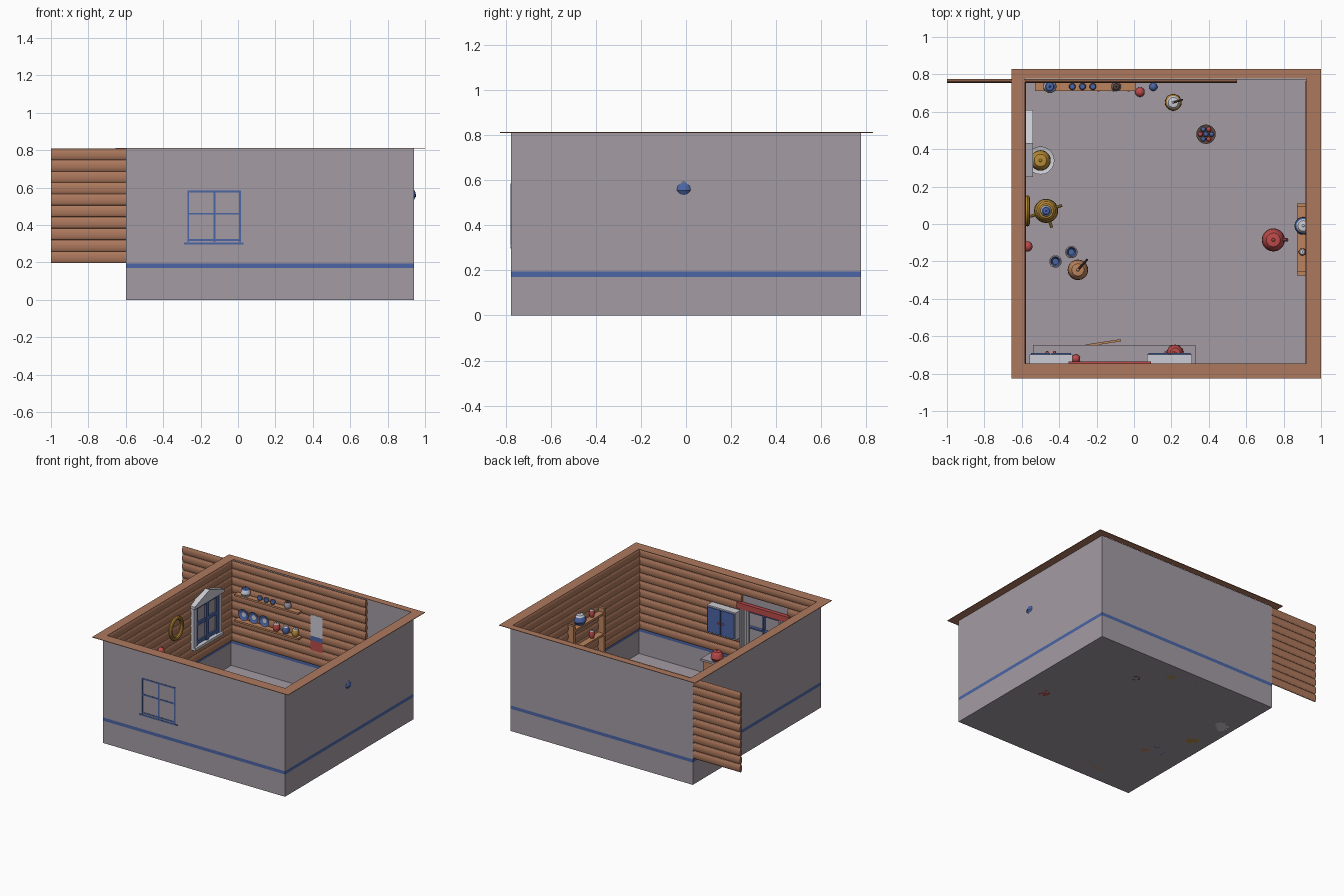
import bpy, bmesh, math
from mathutils import Matrix, Vector

old = bpy.data.objects.get("Cube")
if old:
    bpy.data.objects.remove(old)


def material(name, rgb):
    m = bpy.data.materials.new(name)
    m.use_nodes = True
    m.diffuse_color = (*rgb, 1)
    m.node_tree.nodes["Principled BSDF"].inputs["Base Color"].default_value = (*rgb, 1)
    return m


PLASTER = material("plaster grey", (0.37, 0.33, 0.37))
LOG = material("log brown", (0.42, 0.19, 0.11))
WOOD = material("shelf wood", (0.50, 0.23, 0.11))
BLUE = material("paint blue", (0.07, 0.13, 0.38))
WHITE = material("enamel white", (0.60, 0.60, 0.66))
RED = material("red", (0.50, 0.07, 0.07))
GOLD = material("gold", (0.48, 0.26, 0.04))
DARK = material("dark wood", (0.10, 0.06, 0.05))


def make(name, bm, *mats, smooth=False):
    bmesh.ops.recalc_face_normals(bm, faces=bm.faces)
    me = bpy.data.meshes.new(name)
    bm.to_mesh(me)
    bm.free()
    ob = bpy.data.objects.new(name, me)
    bpy.context.collection.objects.link(ob)
    for m in mats:
        me.materials.append(m)
    if smooth:
        bpy.ops.object.select_all(action='DESELECT')
        ob.select_set(True)
        bpy.context.view_layer.objects.active = ob
        bpy.ops.object.shade_smooth_by_angle()
    return ob


def box(name, x, y, z, mat, turn=0):
    """Box from (low, high) pairs, optionally turned about its own upright axis."""
    bm = bmesh.new()
    bmesh.ops.create_cube(bm, size=1)
    mid = Vector([(a + b) / 2 for a, b in (x, y, z)])
    size = [b - a for a, b in (x, y, z)]
    bm.transform(Matrix.Translation(mid) @ Matrix.Rotation(turn, 4, 'Z') @ Matrix.Diagonal((*size, 1)))
    return make(name, bm, mat)


def lathe(name, place, profile, mat, steps=20, tilt=None):
    """Spin (radius, height) points about an upright axis at place."""
    bm = bmesh.new()
    pts = [bm.verts.new((r, 0, h)) for r, h in profile]
    edges = [bm.edges.new(p) for p in zip(pts, pts[1:])]
    bmesh.ops.spin(bm, geom=pts + edges, axis=(0, 0, 1), cent=(0, 0, 0), steps=steps, angle=math.tau)
    bmesh.ops.remove_doubles(bm, verts=bm.verts, dist=0.0002)
    bm.transform(Matrix.Translation(place) @ (tilt or Matrix()))
    return make(name, bm, mat, smooth=True)


def ball(name, place, r, mat):
    bm = bmesh.new()
    bmesh.ops.create_uvsphere(bm, u_segments=14, v_segments=8, radius=r)
    bm.transform(Matrix.Translation(place))
    return make(name, bm, mat, smooth=True)


def rod(name, a, b, r, mat):
    a, b = Vector(a), Vector(b)
    tilt = (b - a).to_track_quat('Z', 'Y').to_matrix().to_4x4()
    return lathe(name, a, [(0, 0), (r, 0), (r, (b - a).length), (0, (b - a).length)], mat, 8, tilt)


def ring(r, tube, count=8):
    return [(r + tube * math.cos(i * math.tau / count), tube * math.sin(i * math.tau / count))
            for i in range(count + 1)]


def pot(name, x, y, z, r, h, mat, lid=None):
    lathe(name, (x, y, z), [(0, 0), (r * .7, 0), (r, h * .4), (r * .95, h * .7), (r * .75, h), (0, h)], mat)
    if lid:
        lathe(name + "_lid", (x, y, z + h), [(r * .78, 0), (r * .6, r * .25), (0, r * .35)], lid)
        ball(name + "_knob", (x, y, z + h + r * .42), r * .15, lid)


# Room shell: open box with a blue painted band
X0, X1, Y, TOP = -0.6, 0.94, 0.775, 0.81
bm = bmesh.new()
bmesh.ops.create_cube(bm, size=1)
bm.transform(Matrix.Translation(((X0 + X1) / 2, 0, TOP / 2)) @ Matrix.Diagonal((X1 - X0, 2 * Y, TOP, 1)))
bmesh.ops.delete(bm, geom=[f for f in bm.faces if f.calc_center_median().z > TOP - .01], context='FACES')
for level in (0.17, 0.195):
    bmesh.ops.bisect_plane(bm, geom=bm.verts[:] + bm.edges[:] + bm.faces[:],
                           plane_co=(0, 0, level), plane_no=(0, 0, 1))
for f in bm.faces:
    f.material_index = int(0.17 < f.calc_center_median().z < 0.195)
make("room_walls", bm, PLASTER, BLUE)

# Flat trim round the top
for name, x, y in (("front", (-.655, 1), (-.825, -.745)), ("back", (-.655, 1), (.777, .828)),
                   ("left", (-.655, -.583), (-.745, .777)), ("right", (.92, 1), (-.745, .777))):
    box("top_trim_" + name, x, y, (TOP - .001, TOP + .003), LOG)

# Log lining, ten rows per wall; the back one is shifted past the corner
ROWS, LOW = 10, 0.197
STEP = (TOP - LOW) / ROWS


def log(name, a, b, z):
    length = (Vector(b) - Vector(a)).length
    bm = bmesh.new()
    bmesh.ops.create_cone(bm, cap_ends=True, segments=16, radius1=1, radius2=1, depth=length)
    bm.transform(Matrix.Diagonal((STEP / 2, .011, 1, 1)))
    bm.transform(Matrix.Rotation(math.pi / 2, 4, 'Y'))
    if a[0] == b[0]:
        bm.transform(Matrix.Rotation(math.pi / 2, 4, 'Z'))
    bm.transform(Matrix.Translation(((a[0] + b[0]) / 2, (a[1] + b[1]) / 2, z)))
    make(name, bm, LOG, smooth=True)


for i in range(ROWS):
    z = LOW + STEP * (i + .5)
    log("back_log", (-1, .764), (.55, .764), z)
    log("left_log", (-.588, -.765), (-.588, .765), z)
    log("right_log", (.928, -.765), (.928, .765), z)
    spans = [(-.59, -.33), (.06, .93)] if .3 < z < .68 else [(-.59, .93)]
    for a, b in spans:
        log("front_log", (a, -.763), (b, -.763), z)

# Front window, curtains and valance
for x in (-.266, -.125, .011):
    box("front_window_upright", (x - .005, x + .005), (-.778, -.75), (.31, .585), BLUE)
for z in (.32, .46, .58):
    box("front_window_bar", (-.27, .015), (-.778, -.75), (z - .005, z + .005), BLUE)
box("front_window_sill", (-.29, .03), (-.778, -.735), (.297, .307), BLUE)
box("valance", (-.35, .09), (-.765, -.735), (.59, .635), RED)
for start in (-.33, .0):
    for i in range(4):
        x = start + .02 * i
        rod("curtain_fold", (x, -.748, .3), (x, -.748, .6), .011, WHITE)

# Left window with a gabled hood
for y in (.275, .43, .585):
    box("left_window_upright", (-.59, -.555), (y - .015, y + .015), (.34, .65), WHITE if y != .43 else BLUE)
for y in (.305, .555):
    box("left_window_frame", (-.59, -.56), (y - .014, y + .014), (.34, .64), BLUE)
for z in (.36, .5, .63):
    box("left_window_bar", (-.59, -.56), (.28, .58), (z - .012, z + .012), BLUE)
box("left_window_pane", (-.59, -.572), (.28, .58), (.34, .64), PLASTER)
box("left_window_sill", (-.59, -.54), (.26, .6), (.32, .34), WHITE)
bm = bmesh.new()
face = bm.faces.new([bm.verts.new((-.59, y, z)) for y, z in ((.25, .64), (.61, .64), (.61, .66), (.43, .725), (.25, .66))])
out = bmesh.ops.extrude_face_region(bm, geom=[face])
bmesh.ops.translate(bm, vec=(.05, 0, 0), verts=[v for v in out["geom"] if isinstance(v, bmesh.types.BMVert)])
make("left_window_hood", bm, WHITE)

# Hanging gold collar and red pouch on the left wall
SIDE = Matrix.Rotation(math.pi / 2, 4, 'Y')
lathe("hanging_collar", (-.57, .07, .56), ring(.07, .013), GOLD, tilt=SIDE @ Matrix.Diagonal((1.1, 1, 1, 1)))
ball("hanging_pouch", (-.57, -.12, .46), .028, RED)

# Kitchen counter, wall cupboards and leaning board
box("counter", (-.53, .32), (-.768, -.66), (0, .155), WOOD)
box("counter_top", (-.54, .33), (-.77, -.648), (.155, .172), PLASTER)
for x in (-.34, -.29, .08, .13):
    ball("counter_knob", (x, -.655, .1), .008, RED)
box("leaning_board", (-.26, -.07), (-.642, -.63), (.0, .13), WOOD, .15)
for x0, x1 in ((-.56, -.33), (.07, .31)):
    mid = (x0 + x1) / 2
    box("wall_cupboard", (x0, x1), (-.765, -.698), (.36, .57), WHITE)
    for a, b in ((x0 + .008, mid - .004), (mid + .004, x1 - .008)):
        box("cupboard_door", (a, b), (-.7, -.69), (.37, .56), BLUE)
    for x in (mid - .02, mid + .02):
        ball("cupboard_knob", (x, -.687, .46), .008, RED)
pot("counter_pot", .22, -.69, .172, .045, .06, RED, RED)
ball("counter_apple", (-.31, -.72, .195), .023, RED)

# Right wall shelf
for y in (.1, -.265):
    box("right_shelf_side", (.872, .938), (y - .01, y + .01), (.18, .56), WOOD)
for z in (.2, .36, .52):
    box("right_shelf_board", (.872, .93), (-.27, .1), (z - .008, z + .008), WOOD)
pot("shelf_blue_pot", .905, -.01, .53, .047, .06, BLUE, WHITE)
for z in (.53, .37, .21):
    pot("shelf_jar", .9, -.15, z, .02, .05, RED, WHITE)
pot("shelf_white_jar", .9, -.02, .21, .03, .06, WHITE, BLUE)

# Back wall shelves with crockery
for z in (.58, .385):
    box("back_shelf", (-.53, .01), (.71, .76), (z - .007, z + .007), WOOD)
pot("shelf_teapot", -.45, .735, .587, .035, .05, WHITE, BLUE)
for x in (-.33, -.275, -.22):
    pot("shelf_cup", x, .735, .587, .018, .028, BLUE)
pot("shelf_grey_pot", -.095, .735, .587, .026, .045, PLASTER, DARK)
BACK = Matrix.Rotation(math.pi / 2, 4, 'X')
for x in (-.47, -.385, -.295):
    lathe("blue_plate", (x, .745, .435), [(0, 0), (.03, .003), (.043, .01)], BLUE, tilt=BACK)
    lathe("plate_centre", (x, .742, .435), [(0, 0), (.018, .001)], WHITE, tilt=BACK)
for x, m in ((-.19, RED), (-.11, BLUE), (-.03, GOLD)):
    pot("shelf_canister", x, .735, .392, .026, .05, m, WHITE)

# Embroidered towel between the logs
for z0, z1, m in ((.42, .58, WHITE), (.385, .42, BLUE), (.31, .385, RED)):
    box("towel_strip", (.085, .185), (.753, .758), (z0, z1), m)

# Things standing on the floor
lathe("floor_dish", (-.5, .34, 0), [(0, 0), (.06, 0), (.075, .012), (.06, .006), (0, .006)], WHITE)
pot("gold_dome", -.5, .34, .006, .055, .09, GOLD, GOLD)
pot("urn", -.47, .07, 0, .065, .15, GOLD, GOLD)
pot("urn_teapot", -.47, .07, .16, .03, .04, WHITE, BLUE)
rod("urn_handles", (-.555, .04, .1), (-.385, .1, .1), .008, GOLD)
rod("urn_tap", (-.47, .07, .06), (-.44, -.02, .06), .008, GOLD)
for x, y in ((-.42, -.2), (-.335, -.15)):
    lathe("floor_cup", (x, y, 0), [(0, 0), (.024, 0), (.033, .045), (.026, .047), (.016, .01), (0, .01)], BLUE)
    lathe("cup_rim", (x, y, .046), ring(.028, .004), WHITE)
pot("clay_pot", -.3, -.245, 0, .055, .09, WOOD, WOOD)
rod("clay_pot_spoon", (-.3, -.245, .1), (-.25, -.19, .15), .006, DARK)
pot("gold_pot", .21, .65, 0, .045, .07, GOLD, WHITE)
rod("gold_pot_spoon", (.21, .65, .09), (.26, .665, .11), .005, DARK)
lathe("berry_bowl", (.385, .48, 0), [(0, 0), (.03, 0), (.052, .04), (.045, .04), (0, .03)], DARK)
for i in range(7):
    a, r = i * math.tau / 6, .03 if i < 6 else 0
    ball("berry", (.385 + r * math.cos(a), .48 + r * math.sin(a), .045), .013, RED if i % 2 else BLUE)
ball("red_ball", (.032, .705, .025), .026, RED)
ball("blue_ball", (.103, .733, .022), .022, BLUE)
pot("red_kettle", .745, -.085, 0, .062, .09, RED, RED)
rod("kettle_spout", (.77, -.085, .05), (.82, -.085, .085), .009, RED)
